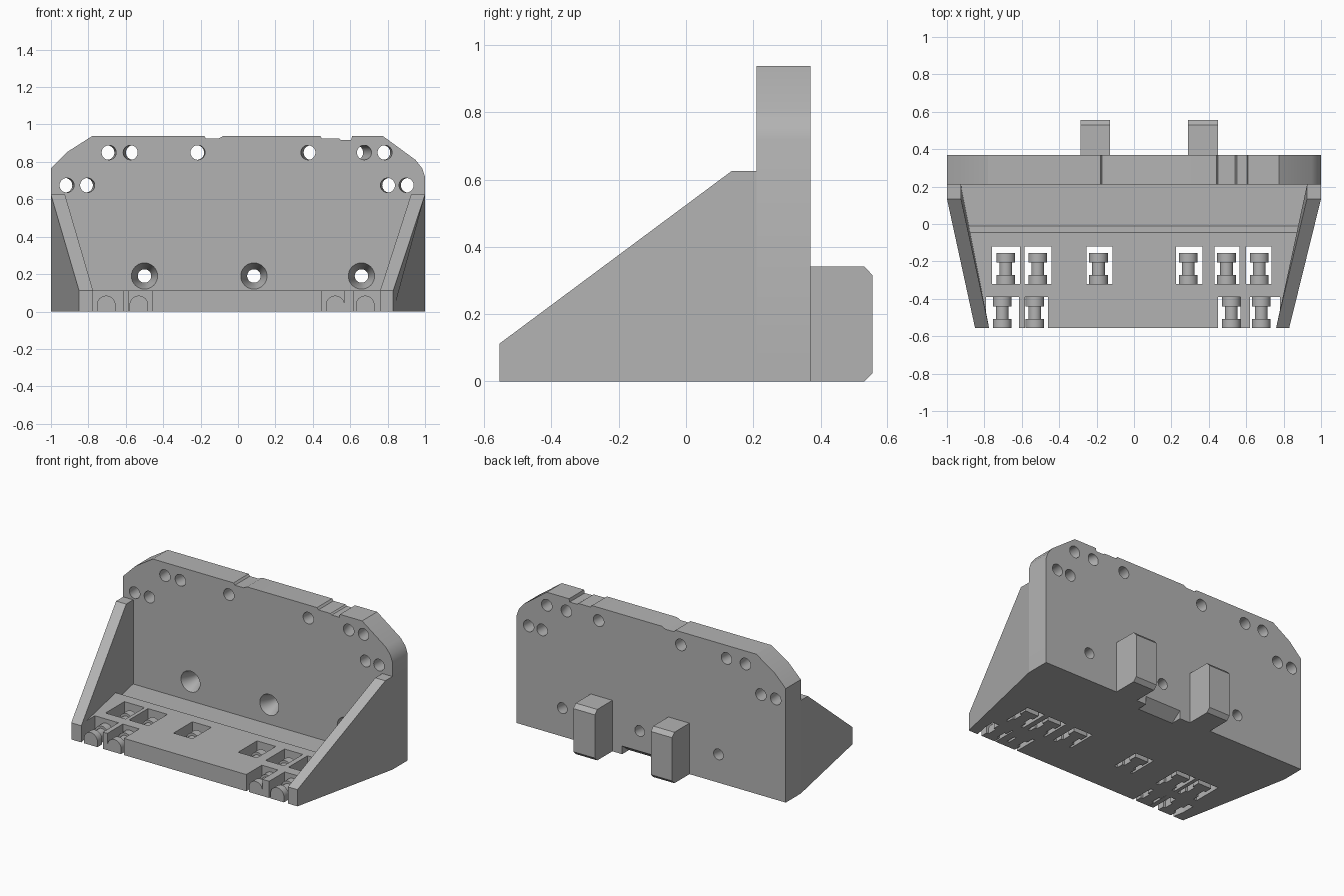
import bpy, bmesh
from math import sin, cos, pi

cube = bpy.data.objects.get("Cube")
if cube:
    bpy.data.objects.remove(cube, do_unlink=True)

GREY = (0.45, 0.45, 0.45, 1)
grey = bpy.data.materials.new("plain grey")
grey.use_nodes = True
grey.diffuse_color = GREY
grey.node_tree.nodes["Principled BSDF"].inputs["Base Color"].default_value = GREY


def add_loft(bm, rings):
    """Skin matching rings of points and cap both ends."""
    loops = [[bm.verts.new(p) for p in ring] for ring in rings]
    n = len(loops[0])
    faces = [bm.faces.new(loops[0]), bm.faces.new(loops[-1][::-1])]
    for a, b in zip(loops, loops[1:]):
        for i in range(n):
            j = (i + 1) % n
            faces.append(bm.faces.new((a[i], b[i], b[j], a[j])))
    bmesh.ops.recalc_face_normals(bm, faces=faces)


def solid(name, lofts):
    bm = bmesh.new()
    for rings in lofts:
        add_loft(bm, rings)
    mesh = bpy.data.meshes.new(name)
    bm.to_mesh(mesh)
    bm.free()
    obj = bpy.data.objects.new(name, mesh)
    bpy.context.collection.objects.link(obj)
    mesh.materials.append(grey)
    return obj


def activate(obj):
    bpy.ops.object.select_all(action='DESELECT')
    obj.select_set(True)
    bpy.context.view_layer.objects.active = obj


def cut(obj, lofts):
    cutter = solid("cutter", lofts)
    cutter.hide_render = True
    mod = obj.modifiers.new("cut", 'BOOLEAN')
    mod.operation, mod.solver, mod.object = 'DIFFERENCE', 'EXACT', cutter
    activate(obj)
    bpy.ops.object.modifier_apply(modifier=mod.name)
    bpy.data.objects.remove(cutter, do_unlink=True)


def smooth(obj):
    activate(obj)
    bpy.ops.object.shade_smooth_by_angle(angle=0.5)


def circle(x, y, z, r, n=32):
    return [(x + r * cos(2 * pi * i / n), y, z + r * sin(2 * pi * i / n)) for i in range(n)]


def across(profile, left, right):
    """Side profile (y, z) spanned between two x positions that depend on y."""
    return [[(f(y), y, z) for y, z in profile] for f in (left, right)]


def box(x0, x1, y0, y1, z0, z1):
    return across([(y0, z0), (y1, z0), (y1, z1), (y0, z1)], lambda y: x0, lambda y: x1)


def taper(front, back):
    """x runs from front to back, then stays straight close to the wall."""
    return lambda y: front + (back - front) * min(1, (y + 0.555) / 0.69)


FRONT, WALL, BACK = -0.555, 0.21, 0.37

# Upright wall with cropped corners and shallow notches in its top edge
outline = [(-1, 0), (1, 0), (1, 0.72), (0.985, 0.765), (0.95, 0.81), (0.775, 0.938),
           (0.61, 0.938), (0.605, 0.917), (0.55, 0.917), (0.54, 0.925), (0.45, 0.925),
           (0.44, 0.938), (-0.08, 0.938), (-0.105, 0.925), (-0.17, 0.925),
           (-0.18, 0.938), (-0.78, 0.938), (-0.91, 0.855), (-1, 0.765)]
wall = solid("back_wall", [[[(x, y, z) for x, z in outline] for y in (WALL, BACK)]])

# Holes through the wall: front x, back x, height
holes = []
for xf, xb, z in [(-0.69, -0.7, 0.85), (-0.575, -0.56, 0.85), (-0.215, -0.22, 0.85),
                  (0.375, 0.39, 0.85), (0.675, 0.63, 0.85), (0.785, 0.775, 0.85),
                  (-0.915, -0.925, 0.675), (-0.805, -0.815, 0.675),
                  (0.8, 0.81, 0.675), (0.9, 0.91, 0.675)]:
    d = (xb - xf) / 4
    holes.append([circle(xf - d, WALL - 0.04, z, 0.039), circle(xb + d, BACK + 0.04, z, 0.039)])

# Countersunk screw holes
for x in (-0.5, 0.085, 0.66):
    holes.append([circle(x, y, 0.19, r) for y, r in
                  ((WALL - 0.01, 0.074), (WALL + 0.09, 0.036), (BACK + 0.02, 0.036))])

# Sloped relief under the back edge
holes.append(across([(0.295, -0.001), (0.38, -0.001), (0.38, 0.062)],
                    lambda y: -0.05, lambda y: 0.215))
cut(wall, holes)
smooth(wall)

# Sloping side gussets
gusset = [(FRONT, 0), (WALL, 0), (WALL, 0.625), (0.135, 0.625), (FRONT, 0.112)]
left_in, left_out = taper(0.76, 0.925), taper(0.83, 1)
right_in, right_out = taper(-0.775, -0.925), taper(-0.85, -1)
solid("left_gusset", [across(gusset, left_in, left_out)])
solid("right_gusset", [across(gusset, right_in, right_out)])

# Floor with a sunken strip beside the wall
floor_profile = [(FRONT, 0), (WALL, 0), (WALL, 0.06), (-0.01, 0.06), (-0.045, 0.112),
                 (0.135 - 0.69, 0.112)]
floor = solid("floor", [across(floor_profile, right_in, left_in)])

# Windows and front slots around the pins
windows = [(-0.76, -0.61), (-0.585, -0.44), (-0.255, -0.115),
           (0.225, 0.365), (0.43, 0.565), (0.6, 0.735)]
slots = [(-0.79, -0.615), (-0.582, -0.46), (0.45, 0.57), (0.62, 0.78)]
cut(floor, [box(a, b, -0.32, -0.12, -0.1, 0.2) for a, b in windows]
    + [box(a, b, -0.7, -0.39, -0.1, 0.2) for a, b in slots])


# Grooved pins with a round top and flat underside
def pin_ring(x, y, r):
    arc = [(x + r * cos(pi * i / 16), y, 0.035 + r * sin(pi * i / 16)) for i in range(17)]
    return [(x + r, y, 0)] + arc + [(x - r, y, 0)]


def pin(x, y0):
    stages = [(0, 0.05), (0.048, 0.05), (0.048, 0.034), (0.115, 0.034),
              (0.115, 0.05), (0.167, 0.05)]
    return [pin_ring(x, y0 + dy, r) for dy, r in stages]


inner = solid("window_pins", [pin(x, -0.322) for x in (-0.685, -0.515, -0.19, 0.29, 0.495, 0.67)])
outer = solid("front_pins", [pin(x, FRONT) for x in (-0.705, -0.53, 0.52, 0.68)])
smooth(inner)
smooth(outer)

# Chamfered hooks on the back
hook = [(BACK, 0), (0.53, 0), (0.555, 0.025), (0.555, 0.315), (0.53, 0.342), (BACK, 0.342)]
for name, a, b in (("right_hook", -0.285, -0.128), ("left_hook", 0.288, 0.448)):
    solid(name, [across(hook, lambda y: a, lambda y: b)])
